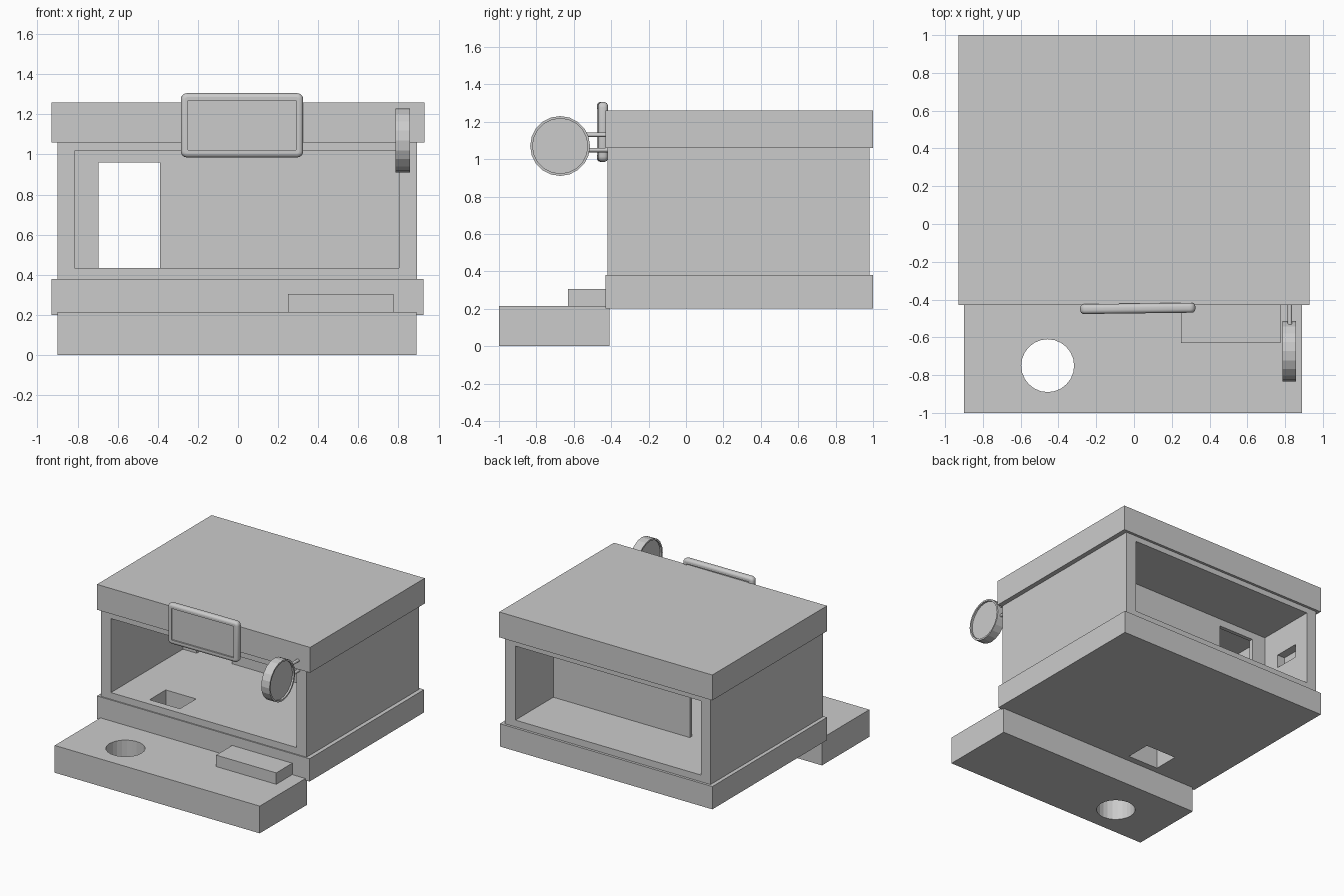
import bpy, bmesh
from math import radians
from mathutils import Matrix, Vector

if "Cube" in bpy.data.objects:
    bpy.data.objects.remove(bpy.data.objects["Cube"])


def make_object(name, bm):
    mesh = bpy.data.meshes.new(name)
    bmesh.ops.recalc_face_normals(bm, faces=bm.faces[:])
    bm.to_mesh(mesh)
    bm.free()
    obj = bpy.data.objects.new(name, mesh)
    bpy.context.collection.objects.link(obj)
    return obj


def box_bm(x, y, z):
    bm = bmesh.new()
    bmesh.ops.create_cube(bm, size=1)
    for v in bm.verts:
        v.co = Vector([lo + (c + 0.5) * (hi - lo) for c, (lo, hi) in zip(v.co, (x, y, z))])
    return bm


def box(name, x, y, z):
    return make_object(name, box_bm(x, y, z))


def cylinder_bm(r, depth, sides, centre, axis='Z'):
    bm = bmesh.new()
    rot = {'Z': Matrix(), 'X': Matrix.Rotation(radians(90), 4, 'Y'),
           'Y': Matrix.Rotation(radians(90), 4, 'X')}[axis]
    bmesh.ops.create_cone(bm, cap_ends=True, segments=sides, radius1=r, radius2=r,
                          depth=depth, matrix=Matrix.Translation(centre) @ rot)
    return bm


def cut(obj, *cutters):
    for cutter in cutters:
        mod = obj.modifiers.new("cut", 'BOOLEAN')
        mod.operation = 'DIFFERENCE'
        mod.solver = 'EXACT'
        mod.object = cutter
        cutter.hide_render = True
        cutter.hide_set(True)


def recess(bm, axis, rim, depth):
    # Sink the two large end faces to leave a raised rim
    bm.normal_update()
    faces = [f for f in bm.faces if abs(f.normal[axis]) > 0.99]
    faces = sorted(faces, key=lambda f: -f.calc_area())[:2]
    for f in faces:
        n = f.normal.copy()
        bmesh.ops.inset_region(bm, faces=[f], thickness=rim)
        ext = bmesh.ops.extrude_discrete_faces(bm, faces=[f])["faces"][0]
        bmesh.ops.translate(bm, verts=ext.verts[:], vec=-n * depth)


# Front counter with round hole, and the step on it
counter = box("front_counter", (-0.90, 0.89), (-1.0, -0.41), (0, 0.215))
cut(counter, make_object("counter_hole_cutter",
                         cylinder_bm(0.14, 0.6, 24, (-0.457, -0.75, 0.1))))
box("counter_step", (0.25, 0.775), (-0.63, -0.42), (0.21, 0.305))

# Base slab, hollow body and roof
base = box("base_slab", (-0.93, 0.925), (-0.43, 1.0), (0.20, 0.38))
body = box("body_walls", (-0.90, 0.893), (-0.42, 0.98), (0.38, 1.06))
box("roof_slab", (-0.93, 0.93), (-0.43, 1.0), (1.06, 1.26))

floor_hole = box("floor_hole_cutter", (-0.52, -0.255), (-0.36, -0.158), (0.1, 0.6))
room = box("room_cutter", (-0.815, 0.803), (-0.6, 1.2), (0.433, 1.017))
niche = box("niche_cutter", (-0.88, -0.7), (0.65, 0.85), (0.705, 0.81))
cut(base, floor_hole)
cut(body, room, floor_hole, niche)

# Inner partition with doorway
partition = box("partition", (-0.83, 0.82), (0.477, 0.507), (0.41, 1.03))
cut(partition, box("doorway_cutter", (-0.695, -0.388), (0.3, 0.7), (0.433, 0.96)))

# Rounded sign board on the roof edge, very slightly turned
bm = box_bm((-0.305, 0.305), (-0.026, 0.026), (-0.16, 0.16))
bmesh.ops.bevel(bm, geom=[e for e in bm.edges if abs(e.verts[0].co.y - e.verts[1].co.y) > 0.01],
                offset=0.03, segments=4, profile=0.5, affect='EDGES')
bmesh.ops.bevel(bm, geom=[e for e in bm.edges if abs(e.verts[0].co.y - e.verts[1].co.y) < 0.001],
                offset=0.02, segments=4, profile=0.5, affect='EDGES')
recess(bm, 1, 0.016, 0.012)
sign = make_object("sign_board", bm)
sign.location = (0.02, -0.447, 1.145)
sign.rotation_euler = (0, 0, radians(0.7))
for p in sign.data.polygons:
    p.use_smooth = p.area < 0.02 and abs(p.normal.y) < 0.999

# Round hanging sign and its two rods
bm = cylinder_bm(0.16, 0.072, 20, (0.822, -0.673, 1.07), 'X')
recess(bm, 0, 0.013, 0.014)
make_object("round_sign", bm)
for i, z in enumerate((1.13, 1.048)):
    make_object(f"sign_rod_{i + 1}",
                cylinder_bm(0.012, 0.135, 12, (0.825, -0.48, z), 'Y'))
